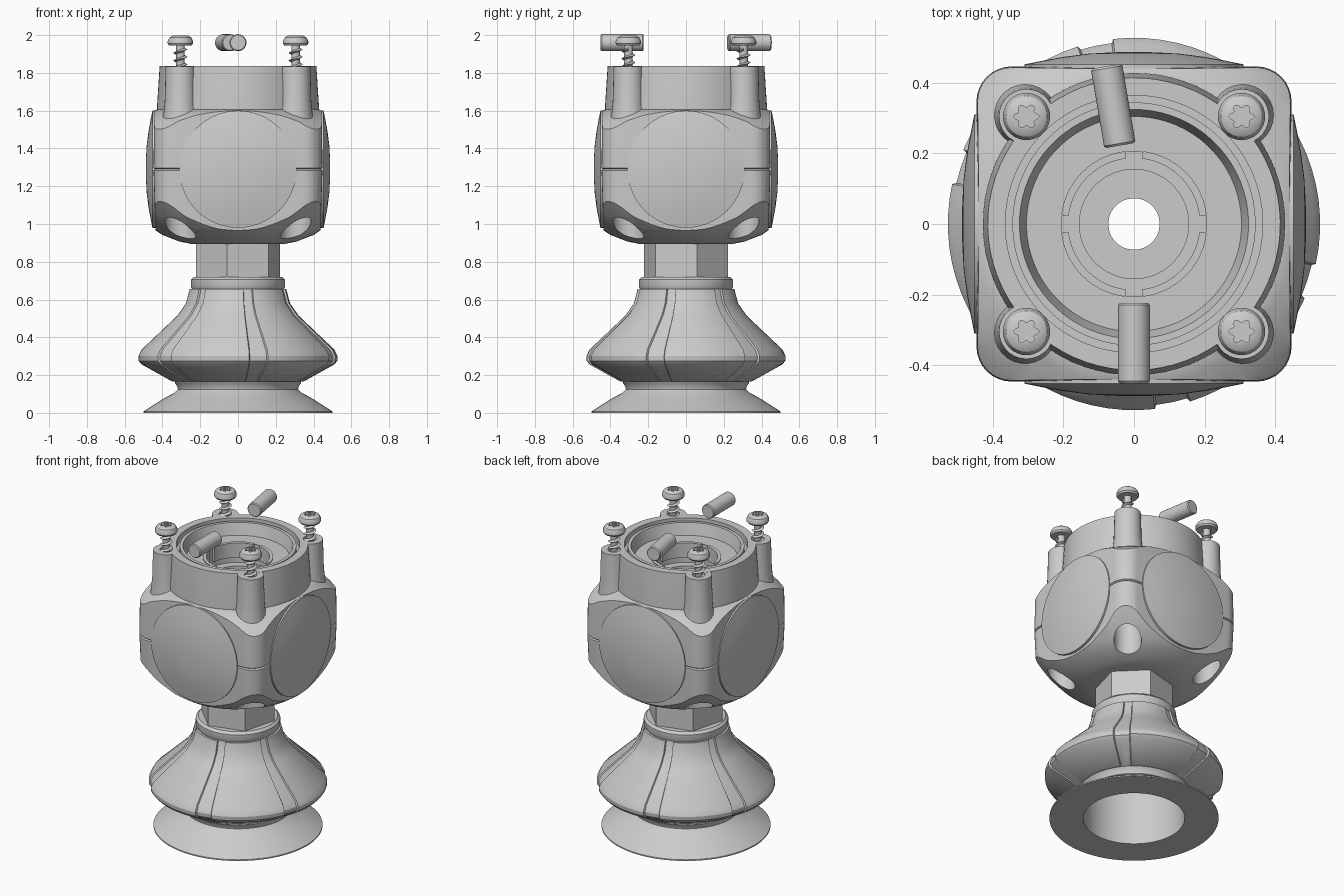
import bpy, bmesh
from math import sin, cos, pi, radians
from mathutils import Matrix, Vector

if "Cube" in bpy.data.objects:
    bpy.data.objects.remove(bpy.data.objects["Cube"])


def finish(name, bm, cutter=False):
    bmesh.ops.remove_doubles(bm, verts=bm.verts, dist=1e-5)
    bmesh.ops.recalc_face_normals(bm, faces=bm.faces)
    me = bpy.data.meshes.new(name)
    bm.to_mesh(me)
    bm.free()
    ob = bpy.data.objects.new(name, me)
    bpy.context.collection.objects.link(ob)
    ob.hide_render = cutter
    return ob


def smooth(ob, angle=30):
    bpy.ops.object.select_all(action='DESELECT')
    bpy.context.view_layer.objects.active = ob
    ob.select_set(True)
    bpy.ops.object.shade_smooth_by_angle(angle=radians(angle))


def circle(n, phase=0.0):
    return [(2 * pi * i / n + phase, 0) for i in range(n)]


def lathe(name, profile, cols, centre=(0, 0, 0), closed=False, wrap=True, matrix=None, cutter=False):
    """Revolve (r, z[, weight]) points through columns of (angle, radial offset)."""
    bm = bmesh.new()
    rings = []
    for a, off in cols:
        ring = []
        for p in profile:
            r = p[0] + (off * p[2] if len(p) > 2 else 0)
            ring.append(bm.verts.new((r * cos(a), r * sin(a), p[1])))
        rings.append(ring)
    n, m = len(cols), len(profile)
    for i in range(n if wrap else n - 1):
        A, B = rings[i], rings[(i + 1) % n]
        for j in range(m if closed else m - 1):
            k = (j + 1) % m
            bm.faces.new((A[j], B[j], B[k], A[k]))
    if not wrap:
        bm.faces.new(rings[0])
        bm.faces.new(rings[-1][::-1])
    if matrix:
        bm.transform(matrix)
    bm.transform(Matrix.Translation(centre))
    return finish(name, bm, cutter)


def boolean(ob, other, op):
    mod = ob.modifiers.new(op, 'BOOLEAN')
    mod.operation, mod.object, mod.solver = op, other, 'EXACT'
    bpy.context.view_layer.objects.active = ob
    bpy.ops.object.modifier_apply(modifier=mod.name)
    bpy.data.objects.remove(other)


def rounded_block(name, sections, corner=0.1, n=8):
    bm = bmesh.new()
    prev = first = None
    for z, h in sections:
        ring = []
        for q in range(4):
            cx, cy = [(1, 1), (-1, 1), (-1, -1), (1, -1)][q]
            for i in range(n + 1):
                a = pi / 2 * (q + i / n)
                ring.append(bm.verts.new((cx * (h - corner) + corner * cos(a),
                                          cy * (h - corner) + corner * sin(a), z)))
        if prev:
            for i in range(len(ring)):
                k = (i + 1) % len(ring)
                bm.faces.new((prev[i], prev[k], ring[k], ring[i]))
        else:
            first = ring
        prev = ring
    bm.faces.new(first[::-1])
    bm.faces.new(prev)
    return finish(name, bm)


corners = [(sx * 0.305, sy * 0.305) for sx in (-1, 1) for sy in (-1, 1)]

# Suction skirt
smooth(lathe("suction_skirt", [(0.30, 0), (0.5, 0), (0.5, 0.008), (0.40, 0.072), (0.335, 0.108),
             (0.318, 0.125), (0.322, 0.142), (0.335, 0.16), (0.30, 0.16)], circle(72), closed=True))

# Bellows with six raised panels separated by narrow channels
cols = []
for k in range(6):
    c = -78 + 60 * k
    for i in range(3):
        cols.append((radians(c - 5 + 5 * i), 0))
    for i in range(11):
        cols.append((radians(c + 5.6 + 48.8 * i / 10), 0.011))
smooth(lathe("bellows", [(0.30, 0.15), (0.33, 0.155), (0.335, 0.165), (0.337, 0.166, 1), (0.50, 0.257, 1),
             (0.515, 0.275, 1), (0.517, 0.30, 1), (0.50, 0.335, 1), (0.31, 0.515, 1), (0.265, 0.58, 1),
             (0.245, 0.655, 1), (0.244, 0.656), (0.25, 0.67), (0.25, 0.705), (0.235, 0.72),
             (0.075, 0.72), (0.075, 0.42), (0.30, 0.40)], cols, closed=True), 25)

# Six-sided stem with bore
stem = lathe("hex_stem", [(0, 0.65), (0.23, 0.65), (0.23, 1.0), (0, 1.0)], circle(6, radians(15)))
boolean(stem, lathe("bore", [(0, 0.6), (0.073, 0.6), (0.073, 1.1), (0, 1.1)], circle(48), cutter=True), 'DIFFERENCE')
smooth(stem)

# Housing: rounded square block with a seam, trimmed by domed ends
body = rounded_block("housing", [(0.85, 0.432), (1.0, 0.438), (1.284, 0.447), (1.29, 0.440),
                                 (1.296, 0.447), (1.5, 0.445), (1.7, 0.437)])
boolean(body, lathe("trim", [(0, 0.895), (0.25, 0.895), (0.31, 0.907), (0.40, 0.942), (0.45, 0.975),
        (0.52, 1.04), (0.60, 1.14), (0.65, 1.2), (0.65, 1.45), (0.59, 1.50), (0.55, 1.54), (0.50, 1.573),
        (0.46, 1.592), (0.43, 1.605), (0, 1.62)], circle(72, 0.01), cutter=True), 'INTERSECT')

# Round neck and four screw posts
boolean(body, lathe("neck", [(0, 1.4), (0.429, 1.4), (0.429, 1.62), (0.415, 1.836), (0, 1.836)],
        circle(72, 0.02)), 'UNION')
for x, y in corners:
    boolean(body, lathe("post", [(0, 1.45), (0.105, 1.45), (0.09, 1.58), (0.083, 1.65), (0.078, 1.835), (0, 1.835)],
            circle(28, 0.03), (x, y, 0)), 'UNION')

# Stepped socket, screw holes and lower corner pockets
boolean(body, lathe("socket", [(0, 1.9), (0.365, 1.9), (0.365, 1.79), (0.345, 1.79), (0.345, 1.825),
        (0.325, 1.825), (0.318, 1.80), (0.305, 1.75), (0.205, 1.75), (0.205, 1.62), (0.155, 1.62),
        (0.155, 1.5), (0.073, 1.5), (0.073, 0.8), (0, 0.8)], circle(72, 0.03), cutter=True), 'DIFFERENCE')
for x, y in corners:
    boolean(body, lathe("screw_hole", [(0, 1.7), (0.038, 1.7), (0.038, 1.9), (0, 1.9)],
            circle(20, 0.05), (x, y, 0), cutter=True), 'DIFFERENCE')
    boolean(body, lathe("pocket", [(0, 0.8), (0.082, 0.8), (0.082, 1.2), (0, 1.2)],
            circle(28, 0.05), (x, y, 0), cutter=True), 'DIFFERENCE')
smooth(body, 28)

# Bayonet arcs inside the socket
for k in range(4):
    arc = [(radians(90 * k + 7 + 76 * i / 14), 0) for i in range(15)]
    smooth(lathe("bayonet_arc", [(0.187, 1.66), (0.208, 1.66), (0.208, 1.755), (0.187, 1.755)],
                 arc, closed=True, wrap=False))

# Domed round covers on the four sides
for k in range(4):
    m = Matrix.Rotation(k * pi / 2, 4, 'Z') @ Matrix.Rotation(pi / 2, 4, 'X')
    smooth(lathe("side_cover", [(0, 0.42), (0.31, 0.42), (0.31, 0.453), (0.26, 0.463), (0.2, 0.474),
                 (0.13, 0.483), (0.06, 0.487), (0, 0.488)], circle(64), (0, 0, 1.29), matrix=m))

# Screws: domed head with star recess, shank and helical thread
star = [(a, 0.006 * cos(6 * a)) for a, _ in circle(48)]
for x, y in corners:
    head = lathe("screw_head", [(0, 1.79), (0.015, 1.79), (0.023, 1.82), (0.023, 1.945), (0.06, 1.945),
                 (0.067, 1.955), (0.067, 1.968), (0.058, 1.987), (0.04, 1.998), (0, 2.0)], circle(32, 0.02), (x, y, 0))
    boolean(head, lathe("star_recess", [(0, 1.97), (0.03, 1.97, 1), (0.03, 2.05, 1), (0, 2.05)],
            star, (x, y, 0), cutter=True), 'DIFFERENCE')
    smooth(head)
    bm = bmesh.new()
    prev = None
    turns, steps = 3, 20
    for i in range(turns * steps + 1):
        a, z = 2 * pi * i / steps, 1.805 + 0.04 * i / steps
        tri = [bm.verts.new((x + r * cos(a), y + r * sin(a), z + d))
               for r, d in ((0.02, -0.01), (0.037, 0), (0.02, 0.01))]
        if prev:
            for j in range(3):
                bm.faces.new((prev[j], tri[j], tri[(j + 1) % 3], prev[(j + 1) % 3]))
        else:
            bm.faces.new(tri)
        prev = tri
    bm.faces.new(prev[::-1])
    smooth(finish("screw_thread", bm))

# Two loose dowel pins lying above the socket
for centre, turn in (((0, -0.338, 1.96), 0), ((-0.059, 0.335, 1.96), radians(9.7))):
    m = Matrix.Rotation(turn, 4, 'Z') @ Matrix.Rotation(pi / 2, 4, 'X')
    smooth(lathe("dowel_pin", [(0, -0.114), (0.04, -0.114), (0.045, -0.108), (0.045, 0.108), (0.04, 0.114),
                 (0, 0.114)], circle(32), centre, matrix=m))
